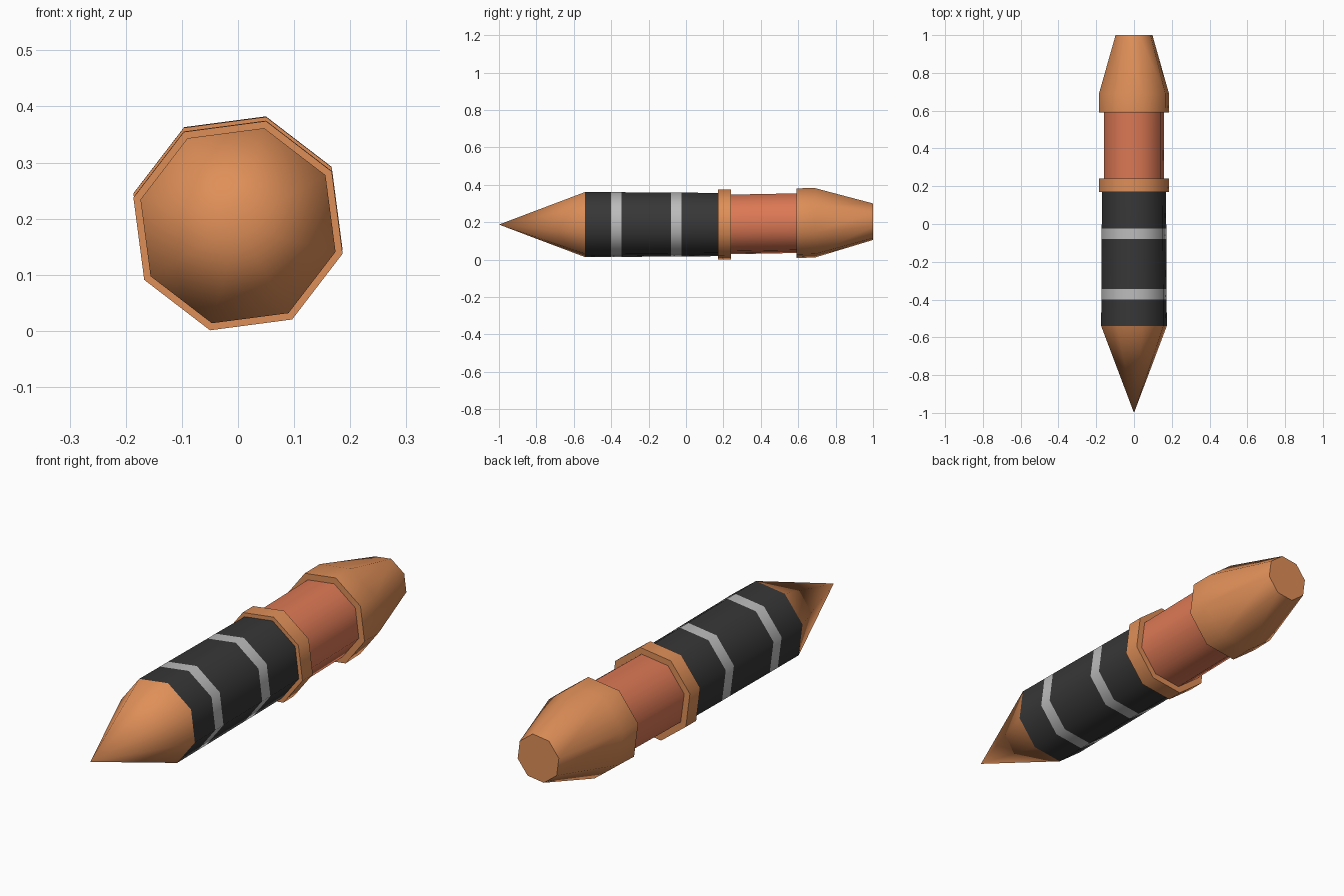
import bpy, bmesh, math

if "Cube" in bpy.data.objects:
    bpy.data.objects.remove(bpy.data.objects["Cube"])

SIDES = 8
TURN = math.radians(30)


def material(name, rgb):
    m = bpy.data.materials.new(name)
    m.diffuse_color = (*rgb, 1)
    m.use_nodes = True
    m.node_tree.nodes["Principled BSDF"].inputs["Base Color"].default_value = m.diffuse_color
    return m


COPPER = material("copper orange", (0.74, 0.275, 0.098))
RED = material("salmon red", (0.72, 0.19, 0.09))
BLACK = material("black", (0.038, 0.038, 0.038))
GREY = material("light grey", (0.50, 0.50, 0.50))


def centre_z(y):
    # the rear half bends very slightly upwards
    return 0.1875 + max(0, y - 0.2) * 0.019


def lathe(name, profile, mats, rule=None, cap_end=False):
    """Octagonal tube along y from (y, radius) points; radius 0 makes a point."""
    bm = bmesh.new()
    rings = []
    for y, r in profile:
        cz = centre_z(y)
        n = SIDES if r > 0 else 1
        rings.append([bm.verts.new((r * math.cos(TURN + math.tau * i / SIDES), y,
                                    cz + r * math.sin(TURN + math.tau * i / SIDES)))
                      for i in range(n)])
    for k in range(len(rings) - 1):
        a, b = rings[k], rings[k + 1]
        for i in range(SIDES):
            j = (i + 1) % SIDES
            if len(a) == 1:
                f = bm.faces.new((a[0], b[j], b[i]))
            else:
                f = bm.faces.new((a[i], a[j], b[j], b[i]))
            f.material_index = rule(k) if rule else 0
    if cap_end:
        bm.faces.new(rings[-1])
    bmesh.ops.recalc_face_normals(bm, faces=bm.faces)
    # make sure normals point outwards
    f = max(bm.faces, key=lambda f: abs(f.calc_center_median().z - 0.19))
    c = f.calc_center_median()
    if f.normal.x * c.x + f.normal.z * (c.z - centre_z(c.y)) < 0:
        bmesh.ops.reverse_faces(bm, faces=bm.faces)
    me = bpy.data.meshes.new(name)
    bm.to_mesh(me)
    bm.free()
    for m in mats:
        me.materials.append(m)
    ob = bpy.data.objects.new(name, me)
    bpy.context.collection.objects.link(ob)
    bpy.context.view_layer.objects.active = ob
    ob.select_set(True)
    bpy.ops.object.shade_smooth_by_angle(angle=math.radians(50))
    ob.select_set(False)
    return ob


# pointed nose
lathe("nose_tip", [(-1, 0), (-0.54, 0.18)], [COPPER])

# black body with two grey bands
lathe("body", [(-0.54, 0.18), (-0.40, 0.179), (-0.345, 0.179), (-0.08, 0.177),
               (-0.025, 0.177), (0.17, 0.175)],
      [BLACK, GREY], rule=lambda k: k % 2)

# collar between body and neck
lathe("front_collar", [(0.17, 0.175), (0.17, 0.193), (0.24, 0.193), (0.24, 0.165)], [COPPER])

# red neck
lathe("neck", [(0.24, 0.165), (0.59, 0.165)], [RED])

# rear collar tapering to a flat tail
lathe("tail", [(0.59, 0.165), (0.59, 0.193), (0.69, 0.192), (1, 0.101)],
      [COPPER], cap_end=True)
